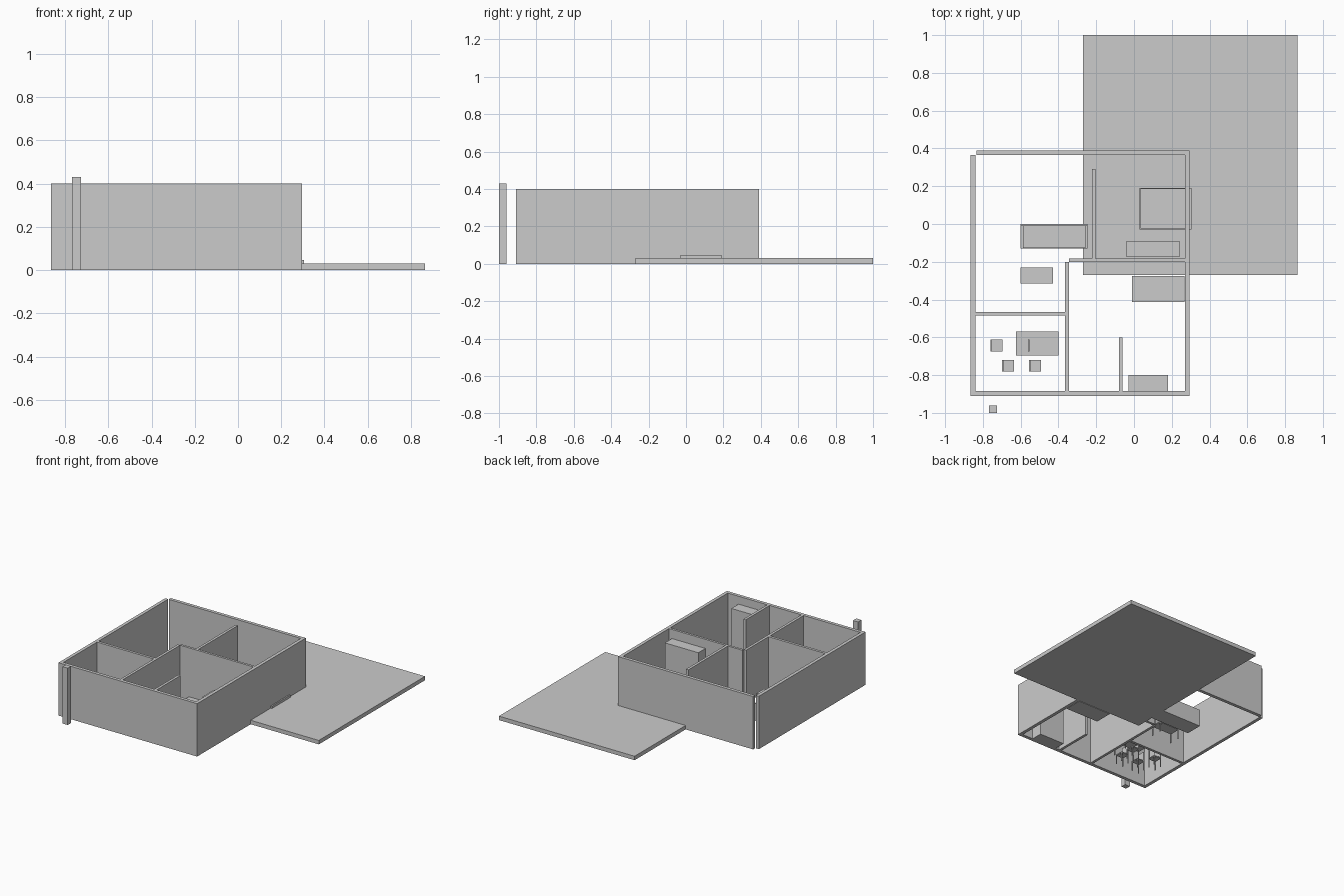
import bpy
import bmesh

if "Cube" in bpy.data.objects:
    bpy.data.objects.remove(bpy.data.objects["Cube"])

grey = bpy.data.materials.new("plain grey")
grey.diffuse_color = (0.6, 0.6, 0.6, 1)
grey.use_nodes = True
grey.node_tree.nodes["Principled BSDF"].inputs["Base Color"].default_value = grey.diffuse_color


def boxes(name, specs):
    """One object made of boxes given as (x0, x1, y0, y1, z0, z1)."""
    bm = bmesh.new()
    for x0, x1, y0, y1, z0, z1 in specs:
        verts = bmesh.ops.create_cube(bm, size=1)["verts"]
        for v in verts:
            v.co = (x1 if v.co.x > 0 else x0,
                    y1 if v.co.y > 0 else y0,
                    z1 if v.co.z > 0 else z0)
    mesh = bpy.data.meshes.new(name)
    bm.to_mesh(mesh)
    bm.free()
    mesh.materials.append(grey)
    obj = bpy.data.objects.new(name, mesh)
    bpy.context.collection.objects.link(obj)
    return obj


def table_parts(x0, x1, y0, y1, height, top=0.008, leg=0.007):
    """Flat top on four corner legs."""
    parts = [(x0, x1, y0, y1, height - top, height)]
    for lx in (x0, x1 - leg):
        for ly in (y0, y1 - leg):
            parts.append((lx, lx + leg, ly, ly + leg, 0, height - top))
    return parts


H = 0.40  # wall height

# Ground slab beside and under the house
boxes("ground_slab", [(-0.27, 0.865, -0.27, 1.0, 0, 0.03)])

# Outer walls, with a small open notch at the back left corner
boxes("left_wall", [(-0.865, -0.84, -0.885, 0.365, 0, H)])
boxes("front_wall", [(-0.865, 0.295, -0.91, -0.885, 0, H)])
boxes("right_wall", [(0.27, 0.295, -0.885, 0.39, 0, H)])
boxes("back_wall", [(-0.835, 0.27, 0.365, 0.39, 0, H)])

# Room partitions
boxes("dining_partition", [(-0.84, -0.365, -0.485, -0.465, 0, H)])
boxes("long_partition", [(-0.365, -0.345, -0.885, -0.2, 0, H)])
boxes("cross_partition", [(-0.345, 0.27, -0.2, -0.182, 0, H)])
boxes("bedroom_partition", [(-0.223, -0.203, -0.182, 0.29, 0, H)])
boxes("short_partition", [(-0.08, -0.06, -0.885, -0.6, 0, H)])

# Gate post in front of the house
boxes("gate_post", [(-0.767, -0.725, -1.0, -0.96, 0, 0.43)])

# Wardrobes
boxes("front_wardrobe", [(-0.03, 0.18, -0.885, -0.8, 0, 0.34)])
boxes("bedroom_wardrobe", [(-0.04, 0.24, -0.175, -0.09, 0, 0.335)])

# Beds
boxes("bed", [(0.028, 0.305, -0.03, 0.19, 0, 0.047),
              (0.034, 0.27, -0.025, 0.188, 0.047, 0.06)])
boxes("raised_bed", [(-0.01, 0.268, -0.412, -0.275, 0, 0.18)])

# Sofa: base, cushion, back and two arms
boxes("sofa", [(-0.6, -0.245, -0.13, 0, 0, 0.04),
               (-0.585, -0.26, -0.125, -0.01, 0.04, 0.06),
               (-0.6, -0.245, -0.01, 0, 0.04, 0.13),
               (-0.6, -0.585, -0.13, -0.01, 0.04, 0.085),
               (-0.26, -0.245, -0.13, -0.01, 0.04, 0.085)])

# Tables
boxes("coffee_table", table_parts(-0.6, -0.43, -0.315, -0.23, 0.08))
boxes("dining_table", table_parts(-0.625, -0.4, -0.695, -0.57, 0.115))

# Dining chairs with thin backs on the left side
for x, y in ((-0.76, -0.675), (-0.56, -0.675), (-0.698, -0.782), (-0.555, -0.782)):
    seat = table_parts(x, x + 0.063, y, y + 0.063, 0.075, 0.007, 0.006)
    boxes("dining_chair", seat + [(x, x + 0.006, y, y + 0.063, 0.075, 0.145)])
